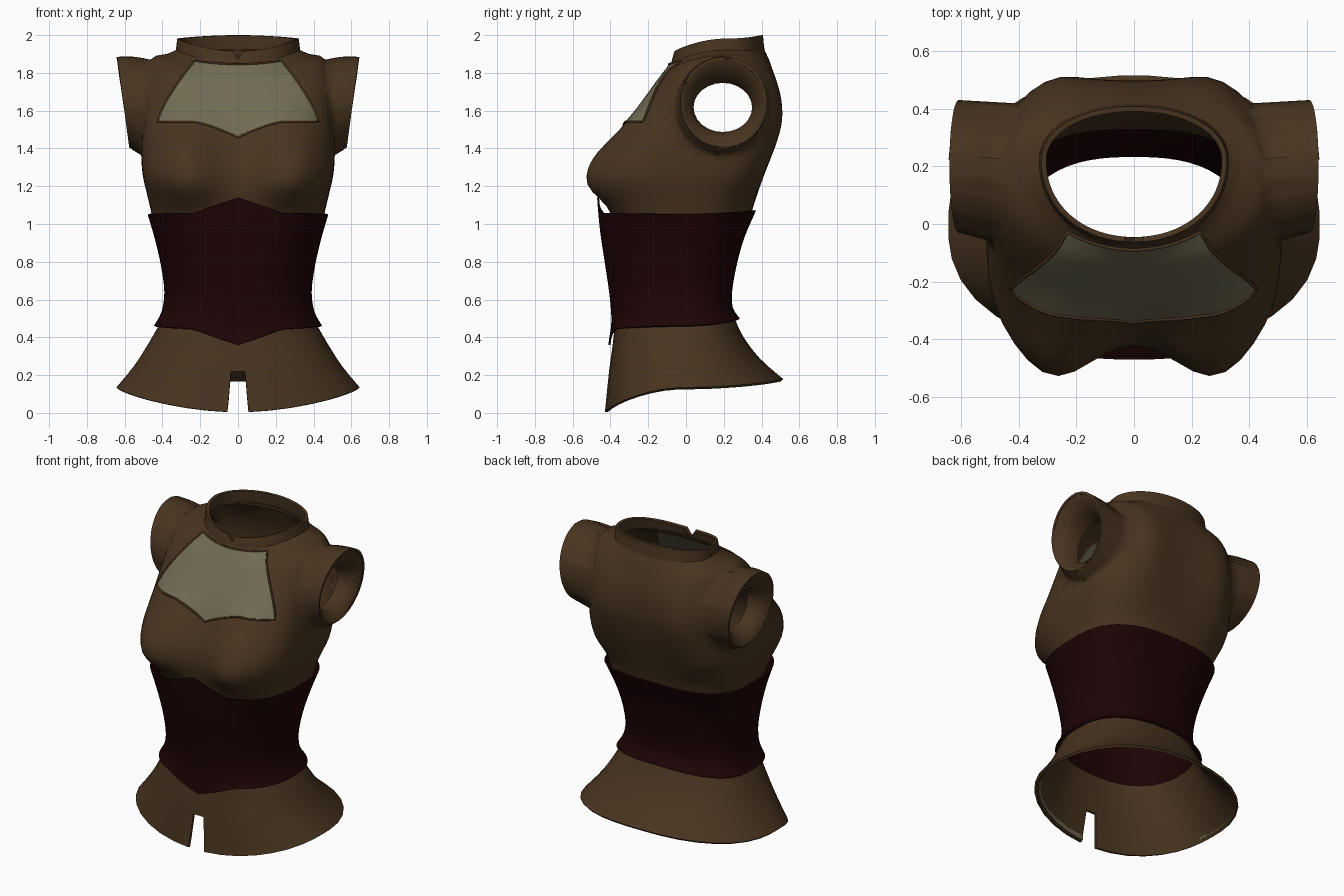
import bpy, bmesh, math
from mathutils import Vector
from mathutils.bvhtree import BVHTree

if "Cube" in bpy.data.objects:
    bpy.data.objects.remove(bpy.data.objects["Cube"])


def material(name, rgb):
    m = bpy.data.materials.new(name)
    m.diffuse_color = (*rgb, 1)
    m.use_nodes = True
    m.node_tree.nodes["Principled BSDF"].inputs["Base Color"].default_value = m.diffuse_color
    return m


BROWN = material("brown_leather", (0.065, 0.0345, 0.014))
RED = material("dark_red_leather", (0.0125, 0.0011, 0.0015))
GREY = material("pale_mesh", (0.162, 0.147, 0.086))


def spline(rows, sub):
    """Catmull-Rom interpolation between cross-section settings."""
    out = []
    for i in range(len(rows) - 1):
        a, b, c, d = (rows[max(i - 1, 0)], rows[i], rows[i + 1], rows[min(i + 2, len(rows) - 1)])
        for k in range(sub):
            t = k / sub
            out.append([0.5 * (2 * q + (r - p) * t + (2 * p - 5 * q + 4 * r - s) * t * t
                               + (3 * q - p - 3 * r + s) * t ** 3)
                        for p, q, r, s in zip(a, b, c, d)])
    out.append(list(rows[-1]))
    return out


def section(row, t):
    """Row: front z, side z, back z, half width, centre y, front y, back y, squareness."""
    zf, zs, zb, hw, cy, yf, yb, n = row
    s, c = math.sin(t), math.cos(t)
    r = (abs(s) ** n + abs(c) ** n) ** (-1 / n)
    y = cy - (cy - yf) * c * r if c > 0 else cy - (yb - cy) * c * r
    z = zs + ((zf if c > 0 else zb) - zs) * c * c
    return Vector((hw * s * r, y, z))


def skin(bm, rings):
    """Join closed rings of points with quads."""
    vs = [[bm.verts.new(p) for p in ring] for ring in rings]
    n = len(vs[0])
    for a, b in zip(vs, vs[1:]):
        for i in range(n):
            k = (i + 1) % n
            bm.faces.new((a[i], a[k], b[k], b[i]))
    bm.normal_update()


def finish(name, bm, mats, thickness=0, angle=40):
    me = bpy.data.meshes.new(name)
    bm.to_mesh(me)
    bm.free()
    ob = bpy.data.objects.new(name, me)
    bpy.context.collection.objects.link(ob)
    for m in mats:
        me.materials.append(m)
    bpy.ops.object.select_all(action='DESELECT')
    ob.select_set(True)
    bpy.context.view_layer.objects.active = ob
    if thickness:
        mod = ob.modifiers.new("thickness", 'SOLIDIFY')
        mod.thickness = thickness
        mod.offset = -1
        bpy.ops.object.modifier_apply(modifier=mod.name)
    bpy.ops.object.shade_smooth_by_angle(angle=math.radians(angle))
    return ob


def loft(rows, n, sub, shape=None, shift=0.0):
    rows = spline(rows, sub)
    rings = []
    for j, row in enumerate(rows):
        ring = []
        for i in range(n):
            t = 2 * math.pi * (i + shift) / n
            p = section(row, t)
            if shape:
                shape(p, t, j / (len(rows) - 1))
            ring.append(p)
        rings.append(ring)
    bm = bmesh.new()
    skin(bm, rings)
    return bm


# Peplum with a tapered front slit
def slit_edges(p, t, v):
    if math.cos(t) > 0 and abs(p.x) < 0.075:
        p.x = math.copysign(max(0.03, 0.057 - 0.06 * v), p.x)


bm = loft([(0.005, 0.135, 0.18, 0.645, -0.01, -0.43, 0.515, 2.3),
           (0.22, 0.25, 0.29, 0.55, -0.02, -0.408, 0.39, 2.3),
           (0.35, 0.37, 0.41, 0.473, -0.03, -0.39, 0.30, 2.4),
           (0.455, 0.475, 0.515, 0.412, -0.04, -0.378, 0.252, 2.5)], 36, 3, slit_edges, 0.5)
slit = [f for f in bm.faces if abs(f.calc_center_median().x) < 0.01
        and f.calc_center_median().y < 0 and f.calc_center_median().z < 0.22]
bmesh.ops.delete(bm, geom=slit, context='FACES')
finish("peplum", bm, [BROWN], 0.016)

# Pale strip inside the hem
bm = loft([(0.012, 0.142, 0.186, 0.622, -0.01, -0.411, 0.492, 2.3),
           (0.04, 0.168, 0.21, 0.608, -0.01, -0.409, 0.474, 2.3)], 36, 1, None, 0.5)
gap = [f for f in bm.faces if f.calc_center_median().y < -0.1 and f.calc_center_median().x < 0.03]
bmesh.ops.delete(bm, geom=gap, context='FACES')
finish("hem_lining", bm, [GREY], 0.004)


# Corset with pointed front edges
def corset_points(p, t, v):
    if math.cos(t) > 0:
        peak = max(0, 1 - abs(p.x) / 0.24)
        p.z += peak * (0.08 * max(0, 2 * v - 1) - 0.08 * max(0, 1 - 2 * v))


bm = loft([(0.44, 0.462, 0.50, 0.445, -0.03, -0.41, 0.285, 2.5),
           (0.53, 0.535, 0.56, 0.405, -0.03, -0.395, 0.247, 2.5),
           (0.64, 0.64, 0.65, 0.39, -0.03, -0.405, 0.245, 2.5),
           (0.78, 0.78, 0.79, 0.408, -0.02, -0.43, 0.27, 2.5),
           (0.92, 0.92, 0.93, 0.44, 0, -0.455, 0.31, 2.6),
           (1.06, 1.05, 1.07, 0.478, 0, -0.47, 0.37, 2.8)], 64, 3, corset_points)
finish("corset", bm, [RED], 0.01)


# Bodice with a shaped bust and shoulder blades
def body_shape(p, t, v):
    c = math.cos(t)
    dz = abs(p.z - 1.25) / (0.15 if p.z < 1.25 else 0.27)
    for cx in (-0.285, 0.285):
        if c > 0:
            p.y -= 0.145 * min(1, 2 * c) * math.exp(-((p.x - cx) / 0.185) ** 2 - dz ** 2.5)
        else:
            p.y += 0.035 * min(1, -2 * c) * math.exp(
                -((p.x - cx) / 0.13) ** 2 - ((p.z - 1.58) / 0.24) ** 2)


bm = loft([(1.03, 1.03, 1.045, 0.452, 0, -0.39, 0.343, 2.7),
           (1.13, 1.13, 1.13, 0.475, 0, -0.40, 0.368, 2.8),
           (1.25, 1.25, 1.25, 0.503, 0, -0.395, 0.41, 3.6),
           (1.35, 1.35, 1.35, 0.512, 0.02, -0.37, 0.445, 3.5),
           (1.45, 1.45, 1.45, 0.512, 0.04, -0.325, 0.475, 3.2),
           (1.55, 1.55, 1.55, 0.507, 0.05, -0.283, 0.495, 3.0),
           (1.63, 1.66, 1.66, 0.505, 0.08, -0.237, 0.495, 2.8),
           (1.71, 1.78, 1.75, 0.495, 0.12, -0.183, 0.48, 2.6),
           (1.78, 1.878, 1.82, 0.458, 0.17, -0.133, 0.457, 2.25),
           (1.83, 1.90, 1.88, 0.378, 0.21, -0.095, 0.435, 2.0),
           (1.868, 1.922, 1.93, 0.325, 0.215, -0.07, 0.41, 2.0)], 64, 3, body_shape)
tree = BVHTree.FromBMesh(bm)


# Neckline window outline: half width by height, sweetheart lower edge
def window_width(v):
    return 0.425 - 0.195 * v ** 1.35


def window_bottom(x):
    return 1.543 - 0.083 * (1 - min(1, abs(x) / 0.24)) ** 1.4


def window_top(x):
    return 1.846 + 0.018 * min(1, abs(x) / 0.23) ** 2


CY, CZ, RY, RZ = 0.178, 1.615, 0.238, 0.252   # armhole ellipse
armholes = []
for f in bm.faces:
    c = f.calc_center_median()
    if abs(c.x) > 0.3 and math.hypot((c.y - CY) / RY, (c.z - CZ) / RZ) < 1:
        armholes.append(f)
    v = (c.z - window_bottom(c.x)) / (window_top(c.x) - window_bottom(c.x))
    if c.y < 0.1 and 0.08 < v < 0.97 and abs(c.x) < window_width(v) - 0.02:
        f.material_index = 1
bmesh.ops.delete(bm, geom=armholes, context='FACES')

# Cap sleeves drawn out from the armhole edges to the rims
edges = [e for e in bm.edges if e.is_boundary and abs(e.verts[0].co.x) > 0.3
         and 1.3 < e.verts[0].co.z < 1.9 and 1.3 < e.verts[1].co.z < 1.9]
sleeve = {}
for v in {v for e in edges for v in e.verts}:
    side = math.copysign(1, v.co.x)
    a = math.atan2((v.co.z - CZ) / RZ, (v.co.y - CY) / RY)
    snapped = Vector((v.co.x, CY + RY * math.cos(a), CZ + RZ * math.sin(a)))
    v.co = tree.find_nearest(snapped)[0]
    rim = Vector((side * (0.608 + 0.032 * math.sin(a)),
                  0.20 + 0.23 * math.cos(a), 1.645 + 0.24 * math.sin(a)))
    chain = [v]
    for k in (0.25, 0.5, 0.75, 1):
        p = v.co.lerp(rim, k)
        if math.sin(a) > 0:      # keep the shoulder top level
            p.z += 0.008 * math.sin(a) * math.sin(math.pi * k)
        chain.append(bm.verts.new(p))
    sleeve[v] = chain
for e in edges:
    loop = e.link_loops[0]
    v1, v2 = loop.vert, loop.link_loop_next.vert
    for k in range(4):
        a, b = sleeve[v1], sleeve[v2]
        bm.faces.new((b[k], a[k], a[k + 1], b[k + 1]))
bm.normal_update()
finish("bodice", bm, [BROWN, GREY], 0.016, 80)

# Folded sleeve lips. Station: top x, bottom x, centre y, centre z, y radius, z radius
LIP = [(0.638, 0.575, 0.20, 1.645, 0.228, 0.238),
       (0.634, 0.57, 0.20, 1.64, 0.211, 0.221),
       (0.56, 0.53, 0.197, 1.62, 0.165, 0.145),
       (0.47, 0.47, 0.195, 1.617, 0.155, 0.13)]
for side, label in ((1, "right_sleeve_lip"), (-1, "left_sleeve_lip")):
    rings = []
    for xt, xb, cy, cz, ry, rz in LIP:
        ring = []
        for i in range(24):
            a = side * 2 * math.pi * i / 24
            x = (xt + xb) / 2 + (xt - xb) / 2 * math.sin(a)
            ring.append(Vector((side * x, cy + ry * math.cos(a), cz + rz * math.sin(a))))
        rings.append(ring)
    bm = bmesh.new()
    skin(bm, rings)
    finish(label, bm, [BROWN], 0, 45)

# Pale window panel laid on the bodice
NU, NV = 32, 16
grid = []
for j in range(NV + 1):
    v = j / NV
    row = []
    for i in range(NU + 1):
        x = (2 * i / NU - 1) * window_width(v)
        z = window_bottom(x) + (window_top(x) - window_bottom(x)) * v
        hit = tree.ray_cast(Vector((x, -2, z)), Vector((0, 1, 0)))[0]
        row.append(Vector((x, (hit.y if hit else -0.1) - 0.006, z)))
    grid.append(row)
bm = bmesh.new()
vs = [[bm.verts.new(p) for p in row] for row in grid]
for j in range(NV):
    for i in range(NU):
        bm.faces.new((vs[j][i], vs[j][i + 1], vs[j + 1][i + 1], vs[j + 1][i]))
bm.normal_update()
finish("neckline_panel", bm, [GREY], 0.006, 60)

# Piping around the window
loop = grid[0] + [r[-1] for r in grid[1:]] + grid[-1][-2::-1] + [r[0] for r in grid[-2:0:-1]]
cu = bpy.data.curves.new("window_piping", 'CURVE')
cu.dimensions = '3D'
cu.bevel_depth = 0.006
cu.bevel_resolution = 1
sp = cu.splines.new('POLY')
sp.points.add(len(loop) - 1)
for pt, p in zip(sp.points, loop):
    pt.co = (*p, 1)
sp.use_cyclic_u = True
cu.materials.append(BROWN)
bpy.context.collection.objects.link(bpy.data.objects.new("window_piping", cu))


# Stand collar with a small front notch
def notch(p, t, v):
    if t == 0:
        p.z -= 0.045 * v


bm = loft([(1.853, 1.905, 1.90, 0.330, 0.22, -0.078, 0.42, 2.1),
           (1.88, 1.945, 1.95, 0.326, 0.22, -0.072, 0.412, 2.1),
           (1.915, 1.982, 2.0, 0.322, 0.22, -0.062, 0.408, 2.1)], 64, 2, notch)
finish("collar", bm, [BROWN], 0.018)
